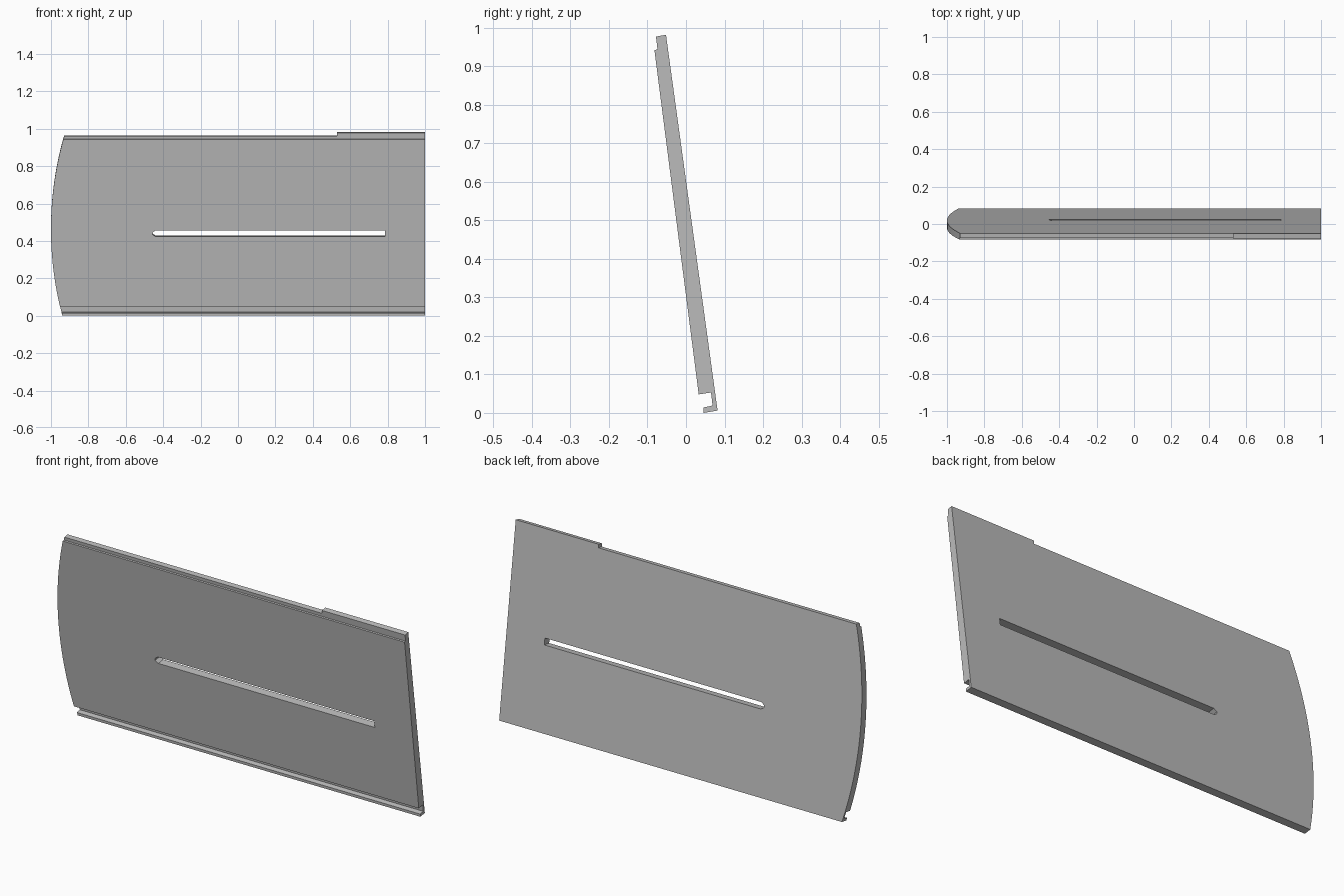
import bpy, bmesh, math
from mathutils import Matrix

if "Cube" in bpy.data.objects:
    bpy.data.objects.remove(bpy.data.objects["Cube"], do_unlink=True)

grey = bpy.data.materials.new("mid grey")
grey.use_nodes = True
grey.diffuse_color = (0.5, 0.5, 0.5, 1)
grey.node_tree.nodes["Principled BSDF"].inputs["Base Color"].default_value = (0.5, 0.5, 0.5, 1)

TILT = math.atan(0.135)
LEAN = Matrix.Translation((0, 0.06, 0)) @ Matrix.Rotation(TILT, 4, "X")


def prism(name, points, direction):
    """Extrude a closed outline into a solid object."""
    bm = bmesh.new()
    face = bm.faces.new([bm.verts.new(p) for p in points])
    ext = bmesh.ops.extrude_face_region(bm, geom=[face])
    moved = [v for v in ext["geom"] if isinstance(v, bmesh.types.BMVert)]
    bmesh.ops.translate(bm, verts=moved, vec=direction)
    bmesh.ops.recalc_face_normals(bm, faces=bm.faces)
    mesh = bpy.data.meshes.new(name)
    bm.to_mesh(mesh)
    bm.free()
    mesh.materials.append(grey)
    obj = bpy.data.objects.new(name, mesh)
    bpy.context.collection.objects.link(obj)
    return obj


def leaning_prism(name, outline):
    """Solid cutter through the plate, square to its leaning face."""
    obj = prism(name, [(x, -0.3, z / math.cos(TILT)) for x, z in outline], (0, 0.6, 0))
    obj.data.transform(LEAN)
    return obj


def cut(target, cutter, operation):
    mod = target.modifiers.new(cutter.name, "BOOLEAN")
    mod.operation = operation
    mod.solver = "EXACT"
    mod.object = cutter
    bpy.context.view_layer.objects.active = target
    bpy.ops.object.modifier_apply(modifier=mod.name)
    bpy.data.objects.remove(cutter, do_unlink=True)


# Plate cross-section: rebate at the top, hooked groove at the foot
section = [(-0.052, 0.982), (-0.078, 0.977), (-0.074, 0.944), (-0.082, 0.942),
           (0.033, 0.048), (0.065, 0.053), (0.069, 0.019), (0.045, 0.014),
           (0.046, 0.0), (0.082, 0.006)]
plate = prism("slotted_plate", [(-1.1, y, z) for y, z in section], (2.1, 0, 0))

# Face outline: bowed left end and raised strip along part of the top
RADIUS, MIDDLE, TOP, STEPS = 1.79, 0.464, 0.962, 32
low, high = -0.05, TOP
outline = [(1.1, low)]
for i in range(STEPS + 1):
    z = low + (high - low) * i / STEPS
    outline.append((RADIUS - 1 - math.sqrt(RADIUS**2 - (z - MIDDLE)**2), z))
outline += [(0.53, TOP), (0.53, 1.1), (1.1, 1.1)]
cut(plate, leaning_prism("outline_cutter", outline), "INTERSECT")

# Long slot with a pointed left end
slot = [(0.785, 0.425), (0.785, 0.459), (-0.44, 0.459), (-0.457, 0.447),
        (-0.457, 0.437), (-0.44, 0.425)]
cut(plate, leaning_prism("slot_cutter", slot), "DIFFERENCE")

plate.select_set(True)
bpy.context.view_layer.objects.active = plate
bpy.ops.object.shade_smooth_by_angle(angle=math.radians(20))
